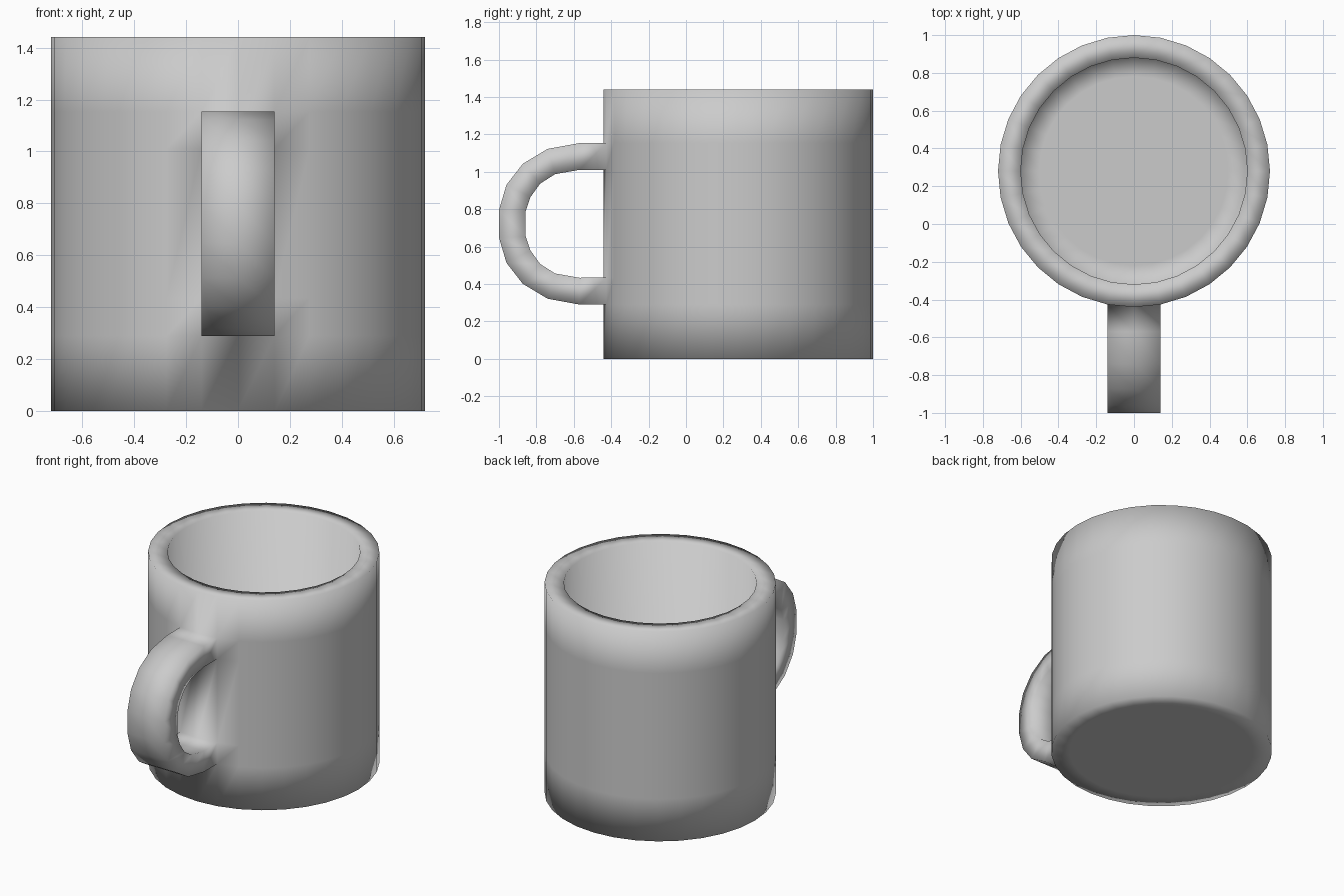
import bpy, bmesh, math

if "Cube" in bpy.data.objects:
    bpy.data.objects.remove(bpy.data.objects["Cube"])

N = 32            # sides of the cup
CY = 0.28         # cup centre in y
R_OUT, R_IN = 0.72, 0.60

bm = bmesh.new()


def ring(r, z):
    """Ring of vertices; index 0 is at the front, where the handle joins."""
    return [bm.verts.new((r * math.sin(2 * math.pi * i / N),
                          CY - r * math.cos(2 * math.pi * i / N), z))
            for i in range(N)]


def bridge(a, b, skip=()):
    for i in range(N):
        if i not in skip:
            j = (i + 1) % N
            bm.faces.new((a[i], a[j], b[j], b[i]))


# Cup profile: underside, outer wall, rim, inner wall, floor
profile = [(0.60, 0), (R_OUT, 0), (R_OUT, 0.29), (R_OUT, 0.435), (R_OUT, 1.01),
           (R_OUT, 1.153), (R_OUT, 1.44), (R_IN, 1.44), (R_IN, 0.12), (0.50, 0.12)]
rings = [ring(r, z) for r, z in profile]
for k in range(len(rings) - 1):
    # leave openings for the two ends of the handle
    bridge(rings[k], rings[k + 1], skip=(0, N - 1) if k in (2, 4) else ())
bm.faces.new(rings[0][::-1])
bm.faces.new(rings[-1])

# Handle: upper half of the outer and inner curves, mirrored about mid height
MID = 0.7215
outer = [(-0.57, 1.153), (-0.74, 1.122), (-0.873, 1.042), (-0.96, 0.93), (-1.0, 0.795)]
inner = [(-0.57, 1.01), (-0.70, 0.987), (-0.78, 0.936), (-0.832, 0.864), (-0.857, 0.79)]


def mirrored(half):
    return half + [(y, 2 * MID - z) for y, z in reversed(half)]


front = (N - 1, 0, 1)
xs = [rings[0][i].co.x / 0.60 * R_OUT for i in front]


def strip(points, top, bottom):
    rows = [[rings[top][i] for i in front]]
    rows += [[bm.verts.new((x, y, z)) for x in xs] for y, z in mirrored(points)]
    return rows + [[rings[bottom][i] for i in front]]


out_rows = strip(outer, 5, 2)
in_rows = strip(inner, 4, 3)
for k in range(len(out_rows) - 1):
    a, b, c, d = out_rows[k], out_rows[k + 1], in_rows[k], in_rows[k + 1]
    for i in (0, 1):
        bm.faces.new((a[i], b[i], b[i + 1], a[i + 1]))
        bm.faces.new((c[i + 1], d[i + 1], d[i], c[i]))
    bm.faces.new((a[0], c[0], d[0], b[0]))
    bm.faces.new((a[2], b[2], d[2], c[2]))

bmesh.ops.recalc_face_normals(bm, faces=bm.faces[:])
for f in bm.faces:
    f.smooth = True

mesh = bpy.data.meshes.new("mug")
bm.to_mesh(mesh)
bm.free()
mug = bpy.data.objects.new("mug", mesh)
bpy.context.collection.objects.link(mug)

grey = bpy.data.materials.new("grey ceramic")
grey.diffuse_color = (0.6, 0.6, 0.6, 1)
grey.use_nodes = True
grey.node_tree.nodes["Principled BSDF"].inputs["Base Color"].default_value = grey.diffuse_color
mesh.materials.append(grey)
